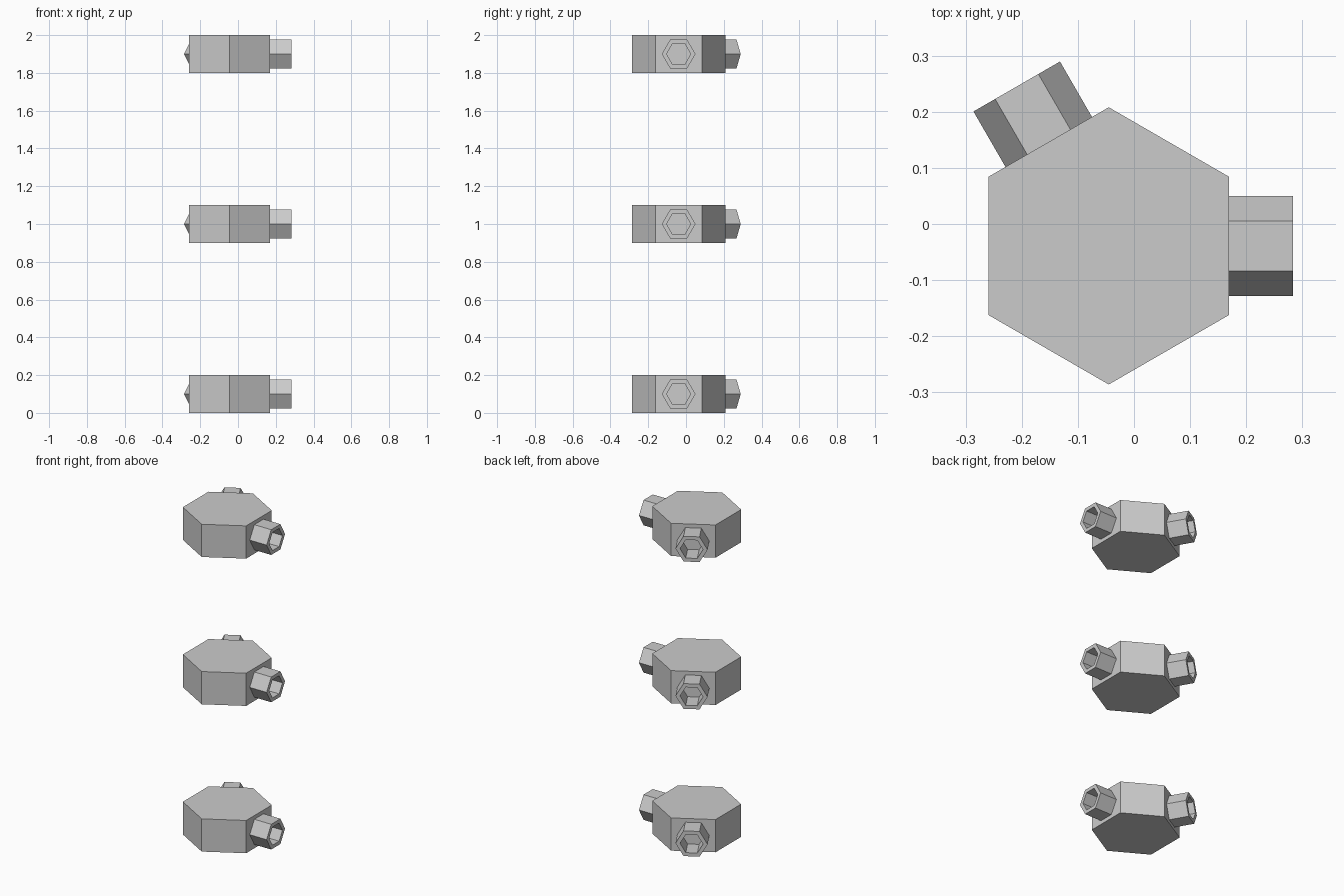
import bpy, bmesh
from math import cos, sin, pi, radians
from mathutils import Matrix

if "Cube" in bpy.data.objects:
    bpy.data.objects.remove(bpy.data.objects["Cube"])

CX, CY = -0.045, -0.039            # axis shared by the stacked connectors
R = 0.247                          # hexagon circumradius
APOTHEM = R * cos(pi / 6)
TIP = 0.328                        # distance from axis to socket mouth


def finish(name, bm):
    bmesh.ops.recalc_face_normals(bm, faces=bm.faces)
    mesh = bpy.data.meshes.new(name)
    bm.to_mesh(mesh)
    bm.free()
    ob = bpy.data.objects.new(name, mesh)
    bpy.context.collection.objects.link(ob)
    return ob


def hub(name, z):
    # Solid hexagonal block with points along y
    bm = bmesh.new()
    bmesh.ops.create_cone(bm, cap_ends=True, segments=6, radius1=R, radius2=R, depth=0.2)
    pts = max(v.co.y for v in bm.verts)
    if pts < R - 0.001:
        bmesh.ops.rotate(bm, verts=bm.verts, matrix=Matrix.Rotation(pi / 6, 3, 'Z'))
    bmesh.ops.translate(bm, verts=bm.verts, vec=(CX, CY, z))
    finish(name, bm)


def socket(name, z, angle):
    # Hexagonal tube along x: outer wall, rim and bore down to the hub face
    bm = bmesh.new()
    rings = []
    for x, r in ((APOTHEM, 0.089), (TIP, 0.089), (TIP, 0.064), (APOTHEM, 0.064)):
        rings.append([bm.verts.new((x, r * cos(k * pi / 3), r * sin(k * pi / 3)))
                      for k in range(6)])
    for a, b in zip(rings, rings[1:]):
        for k in range(6):
            n = (k + 1) % 6
            bm.faces.new((a[k], a[n], b[n], b[k]))
    bm.transform(Matrix.Translation((CX, CY, z)) @ Matrix.Rotation(angle, 4, 'Z'))
    finish(name, bm)


# Three identical connectors stacked vertically
for level, z in (("lower", 0.1), ("middle", 1.0), ("upper", 1.9)):
    hub(level + "_hub", z)
    socket(level + "_right_socket", z, 0)
    socket(level + "_back_socket", z, radians(120))
